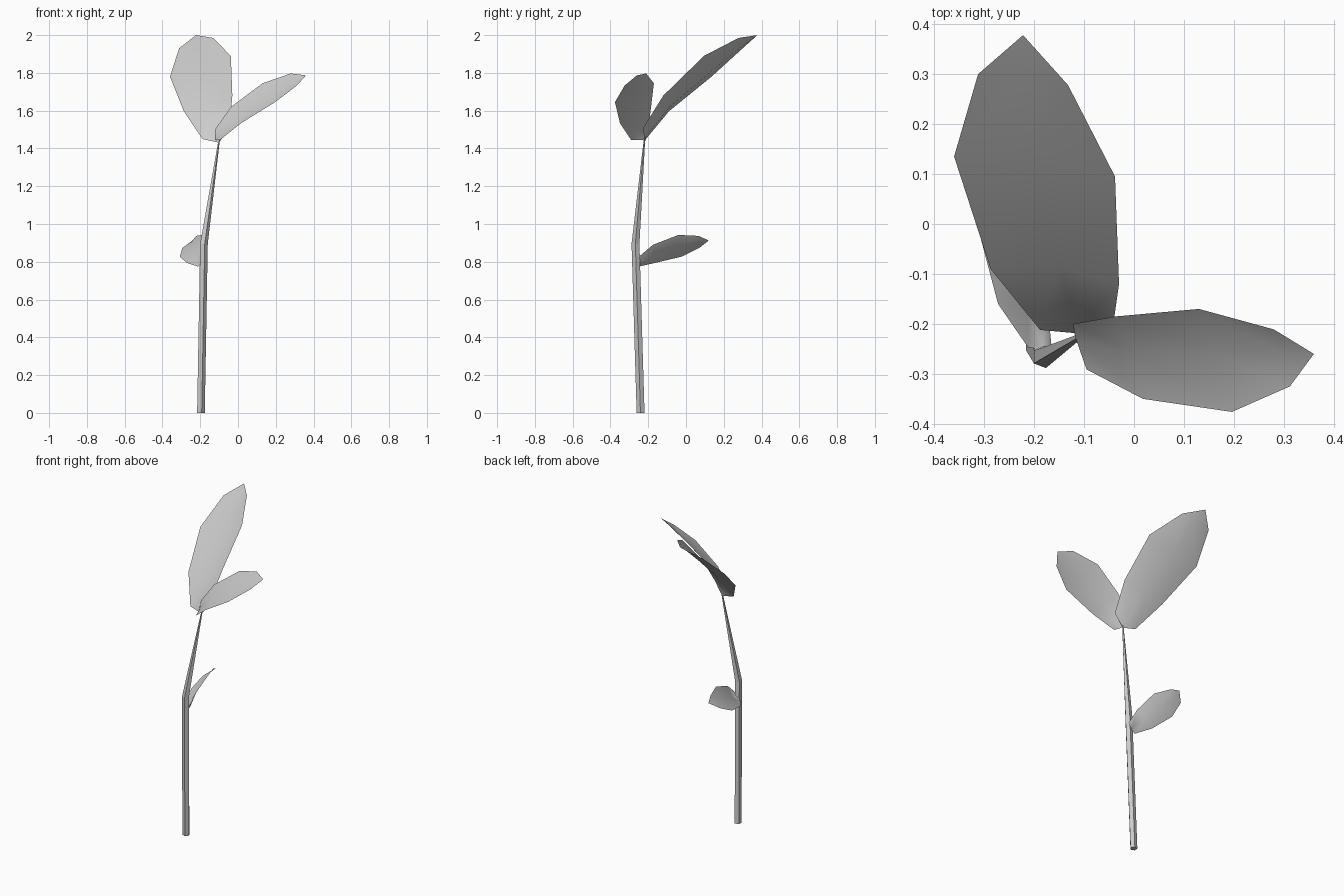
import bpy, bmesh, math
from mathutils import Vector

if "Cube" in bpy.data.objects:
    bpy.data.objects.remove(bpy.data.objects["Cube"])


def finish(bm, name, smooth):
    me = bpy.data.meshes.new(name)
    bm.normal_update()
    bm.to_mesh(me)
    bm.free()
    for p in me.polygons:
        p.use_smooth = smooth
    ob = bpy.data.objects.new(name, me)
    bpy.context.collection.objects.link(ob)
    return ob


def leaf(name, base, tip, left, right, sag):
    """Cupped blade: paired edge points around a sunken midrib."""
    bm = bmesh.new()
    axis = (Vector(tip) - Vector(base)).normalized()
    rows = []
    for l, r in zip(left, right):
        l, r = Vector(l), Vector(r)
        n = (r - l).cross(axis).normalized()
        if n.z < 0:
            n = -n
        mid = (l + r) / 2 - n * (r - l).length * sag
        rows.append([bm.verts.new(p) for p in (l, mid, r)])
    b, t = bm.verts.new(base), bm.verts.new(tip)
    for k in (0, 1):
        bm.faces.new((b, rows[0][k + 1], rows[0][k]))
        for a, c in zip(rows, rows[1:]):
            bm.faces.new((a[k], a[k + 1], c[k + 1], c[k]))
        bm.faces.new((rows[-1][k], rows[-1][k + 1], t))
    bmesh.ops.recalc_face_normals(bm, faces=bm.faces)
    return finish(bm, name, True)


# Stem: five-sided, bent once and tapered to the top
bm = bmesh.new()
rings = []
for x, y, z, r in ((-.198, -.24, 0, .022), (-.182, -.267, .895, .022), (-.1, -.22, 1.445, .004)):
    ring = []
    for i in range(5):
        a = math.radians(69 + 72 * i)
        ring.append(bm.verts.new((x + r * math.cos(a), y + r * math.sin(a), z)))
    rings.append(ring)
for lo, hi in zip(rings, rings[1:]):
    for i in range(5):
        j = (i + 1) % 5
        bm.faces.new((lo[i], lo[j], hi[j], hi[i]))
bm.faces.new(rings[0][::-1])
bm.faces.new(rings[-1])
finish(bm, "stem", False)

# Large upper leaf
leaf("large_leaf", (-.1, -.22, 1.43), (-.222, .378, 2.0),
     [(-.188, -.212, 1.45), (-.287, -.09, 1.597), (-.36, .135, 1.78), (-.312, .3, 1.93)],
     [(-.045, -.226, 1.51), (-.03, -.12, 1.68), (-.038, .095, 1.89), (-.132, .278, 1.985)], .1)

# Side upper leaf
leaf("side_leaf", (-.118, -.225, 1.445), (.36, -.26, 1.787),
     [(-.122, -.2, 1.5), (-.037, -.185, 1.62), (.13, -.17, 1.745), (.28, -.211, 1.797)],
     [(-.095, -.291, 1.445), (.018, -.35, 1.535), (.196, -.376, 1.645), (.312, -.325, 1.733)], .1)

# Small lower leaf
leaf("lower_leaf", (-.19, -.25, .80), (-.242, .12, .912),
     [(-.212, -.247, .775), (-.272, -.16, .795), (-.308, -.024, .827), (-.295, .07, .873)],
     [(-.165, -.245, .83), (-.172, -.175, .89), (-.185, -.04, .942), (-.222, .068, .937)], .1)
